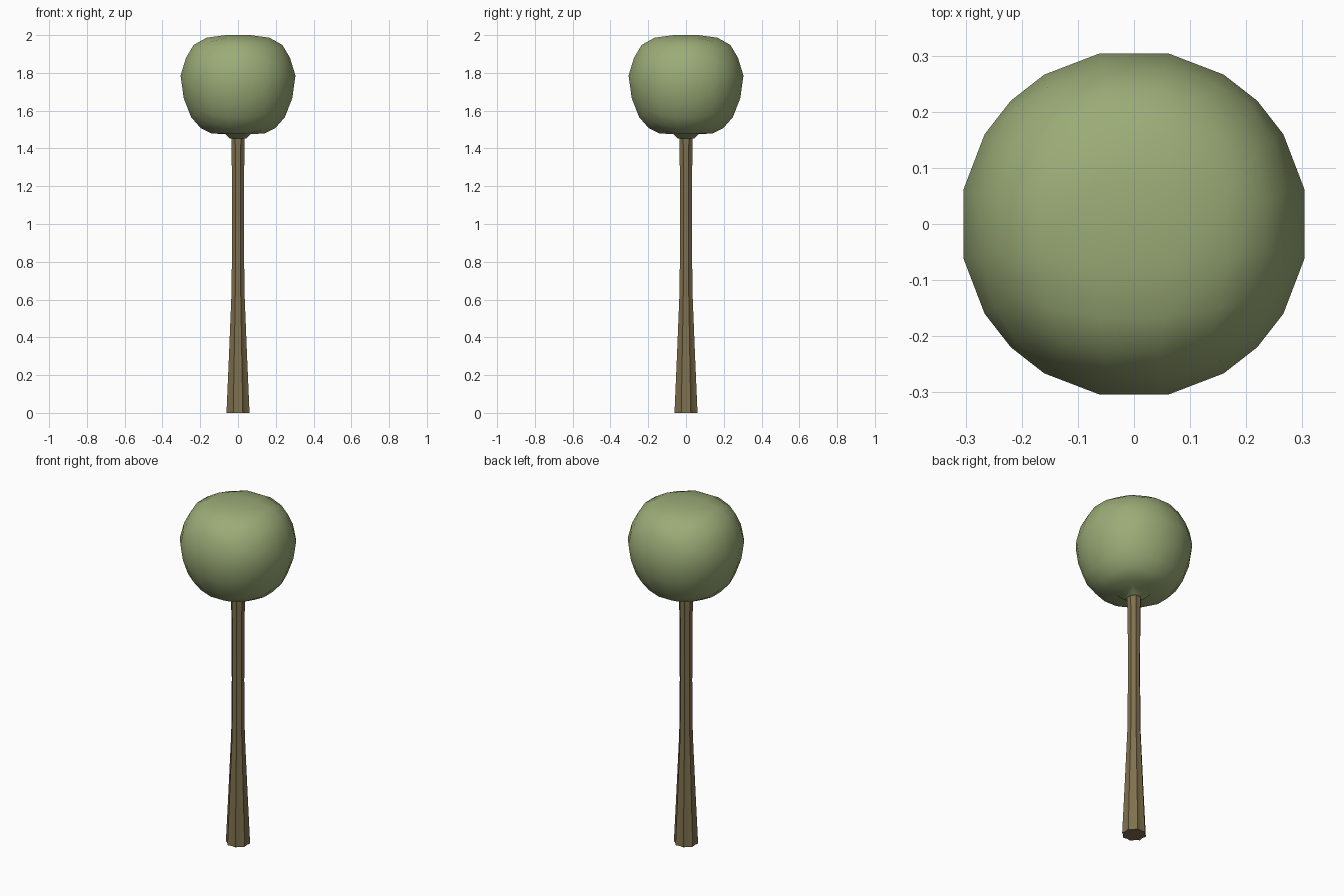
import bpy, bmesh, math

if "Cube" in bpy.data.objects:
    bpy.data.objects.remove(bpy.data.objects["Cube"])


def material(name, rgb):
    m = bpy.data.materials.new(name)
    m.diffuse_color = (*rgb, 1)
    m.use_nodes = True
    m.node_tree.nodes["Principled BSDF"].inputs["Base Color"].default_value = m.diffuse_color
    return m


def make_object(name, bm, mat, angle):
    bmesh.ops.recalc_face_normals(bm, faces=bm.faces)
    me = bpy.data.meshes.new(name)
    bm.to_mesh(me)
    bm.free()
    me.materials.append(mat)
    ob = bpy.data.objects.new(name, me)
    bpy.context.collection.objects.link(ob)
    bpy.ops.object.select_all(action='DESELECT')
    ob.select_set(True)
    bpy.context.view_layer.objects.active = ob
    bpy.ops.object.shade_smooth_by_angle(angle=math.radians(angle))
    return ob


leaf_green = material("leaf green", (0.33, 0.41, 0.185))
bark_brown = material("bark brown", (0.21, 0.165, 0.075))

# Trunk: fluted, eight lobes, widening at the foot
bm = bmesh.new()
SIDES = 16
profile = [(0, 0.066), (0.3, 0.052), (0.64, 0.037), (0.95, 0.034), (1.27, 0.035), (1.47, 0.039)]
rings = []
for z, r in profile:
    ring = []
    for i in range(SIDES):
        a = 2 * math.pi * i / SIDES
        rr = r * (1 if i % 2 else 0.86)
        ring.append(bm.verts.new((rr * math.cos(a), rr * math.sin(a), z)))
    rings.append(ring)
for lo, hi in zip(rings, rings[1:]):
    for i in range(SIDES):
        j = (i + 1) % SIDES
        bm.faces.new((lo[i], lo[j], hi[j], hi[i]))
bm.faces.new(rings[0][::-1])
make_object("trunk", bm, bark_brown, 60)

# Crown: spherified cube, flattened on top and narrowed below
# (height on the sphere, final height, sideways scale)
shape = [(-0.305, 1.475, 1.1), (-0.265, 1.48, 0.87), (-0.22, 1.508, 0.89),
         (-0.16, 1.566, 0.93), (-0.06, 1.667, 0.945), (0.06, 1.785, 1.0),
         (0.16, 1.88, 1.03), (0.22, 1.947, 1.06), (0.265, 1.985, 1.04), (0.305, 2.0, 1.15)]


def reshape(z):
    z = max(shape[0][0], min(shape[-1][0], z))
    for a, b in zip(shape, shape[1:]):
        if z <= b[0]:
            t = (z - a[0]) / (b[0] - a[0])
            return a[1] + t * (b[1] - a[1]), a[2] + t * (b[2] - a[2])


bm = bmesh.new()
bmesh.ops.create_cube(bm, size=2)
bmesh.ops.subdivide_edges(bm, edges=bm.edges[:], cuts=4, use_grid_fill=True)
for v in bm.verts:
    p = v.co.normalized() * 0.316
    z, s = reshape(p.z)
    v.co = (p.x * s, p.y * s, z)

# Underside drawn down to meet the trunk
bm.normal_update()
base = min(bm.faces, key=lambda f: f.calc_center_median().z)
bmesh.ops.inset_individual(bm, faces=[base], thickness=0.032)
for v in base.verts:
    v.co.z = 1.452
make_object("crown", bm, leaf_green, 180)
